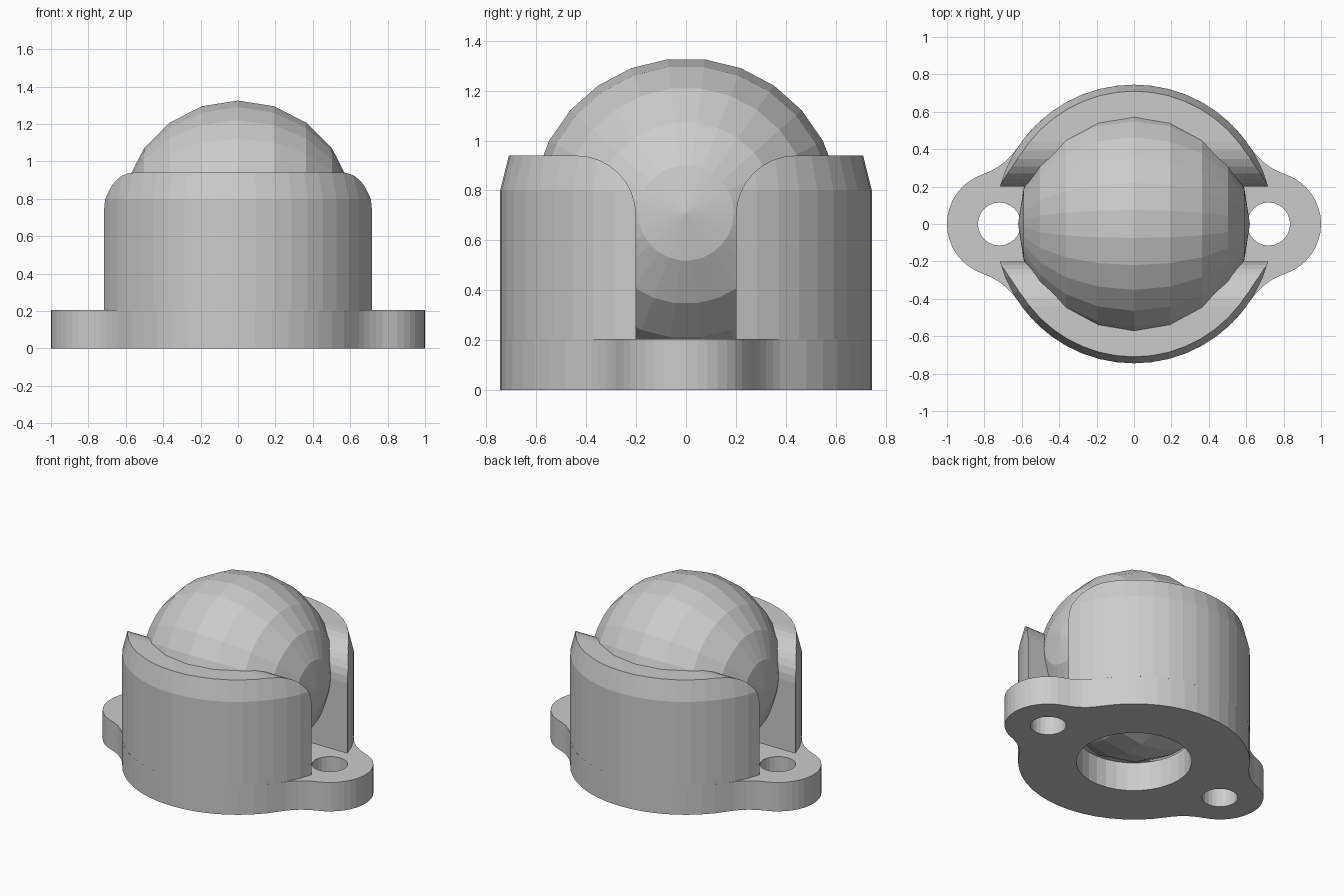
import bpy
from math import sin, cos, radians, atan2, degrees, pi, hypot

if "Cube" in bpy.data.objects:
    bpy.data.objects.remove(bpy.data.objects["Cube"])

R_BODY, R_EAR, EAR_X = 0.745, 0.28, 0.72
PLATE_H, TOP, BALL_R, BALL_Z = 0.205, 0.94, 0.62, 0.71


def arc(cx, cy, r, a0, a1, n):
    """Points on an arc, angles in degrees, both ends included."""
    angles = [radians(a0 + (a1 - a0) * i / n) for i in range(n + 1)]
    return [(cx + r * cos(a), cy + r * sin(a)) for a in angles]


def circle(r, cx=0.0, n=48):
    return arc(cx, 0, r, 0, 360, n)[:-1]


def loft(name, rings):
    """Closed solid through a list of matching 3D rings."""
    n = len(rings[0])
    verts = [p for ring in rings for p in ring]
    faces = [list(range(n))[::-1], list(range(len(verts) - n, len(verts)))]
    for k in range(len(rings) - 1):
        for i in range(n):
            j = (i + 1) % n
            faces.append([k * n + i, k * n + j, (k + 1) * n + j, (k + 1) * n + i])
    mesh = bpy.data.meshes.new(name)
    mesh.from_pydata(verts, [], faces)
    obj = bpy.data.objects.new(name, mesh)
    bpy.context.collection.objects.link(obj)
    return obj


def at_z(points, z):
    return [(x, y, z) for x, y in points]


def make_ball(name, r):
    """Faceted ball with its poles on the x axis."""
    bpy.ops.mesh.primitive_uv_sphere_add(segments=26, ring_count=10, radius=r,
                                         location=(0, 0, BALL_Z), rotation=(0, pi / 2, 0))
    obj = bpy.context.object
    obj.name = name
    return obj


def cut(obj, cutter):
    cutter.hide_render = True
    mod = obj.modifiers.new("cut", 'BOOLEAN')
    mod.operation, mod.solver, mod.object = 'DIFFERENCE', 'EXACT', cutter
    bpy.context.view_layer.objects.active = obj
    bpy.ops.object.modifier_apply(modifier=mod.name)
    bpy.data.objects.remove(cutter)


# Mounting plate: round middle blended into two ears by concave fillets
t = radians(33.4)
fillet_r = 0.364
fx, fy = (R_BODY + fillet_r) * cos(t), (R_BODY + fillet_r) * sin(t)
ear_a = degrees(atan2(fy, fx - EAR_X))
quarter = arc(EAR_X, 0, R_EAR, 0, ear_a, 8)
quarter += arc(fx, fy, hypot(fx - EAR_X, fy) - R_EAR, ear_a + 180, 213.4, 6)[1:]
quarter += arc(0, 0, R_BODY, 33.4, 90, 8)[1:]
half = quarter + [(-x, y) for x, y in quarter[-2::-1]]
outline = half + [(x, -y) for x, y in half[-2:0:-1]]
plate = loft("mounting_plate", [at_z(outline, 0), at_z(outline, PLATE_H)])

# Centre opening and two screw holes
for cx, r, n in ((0, 0.372, 32), (EAR_X, 0.115, 24), (-EAR_X, 0.115, 24)):
    hole = circle(r, cx, n)
    cut(plate, loft("hole_cutter", [at_z(hole, -0.1), at_z(hole, 0.4)]))

# Cup walls: round body with a chamfered rim
walls = loft("cup_walls", [at_z(circle(r), z) for r, z in
                           ((R_BODY, PLATE_H), (R_BODY, 0.80), (0.71, TOP))])

# Side-to-side slot with rounded shoulders
side = [(0.2, 0.1)] + arc(0.44, 0.70, 0.24, 180, 90, 8) + [(0.44, 1.3)]
profile = side + [(-y, z) for y, z in reversed(side)]
cut(walls, loft("slot_cutter", [[(x, y, z) for y, z in profile] for x in (-1, 1)]))

# Spherical socket that holds the ball
cut(walls, make_ball("socket_cutter", BALL_R * 0.997))

# Rolling ball
make_ball("ball", BALL_R)
